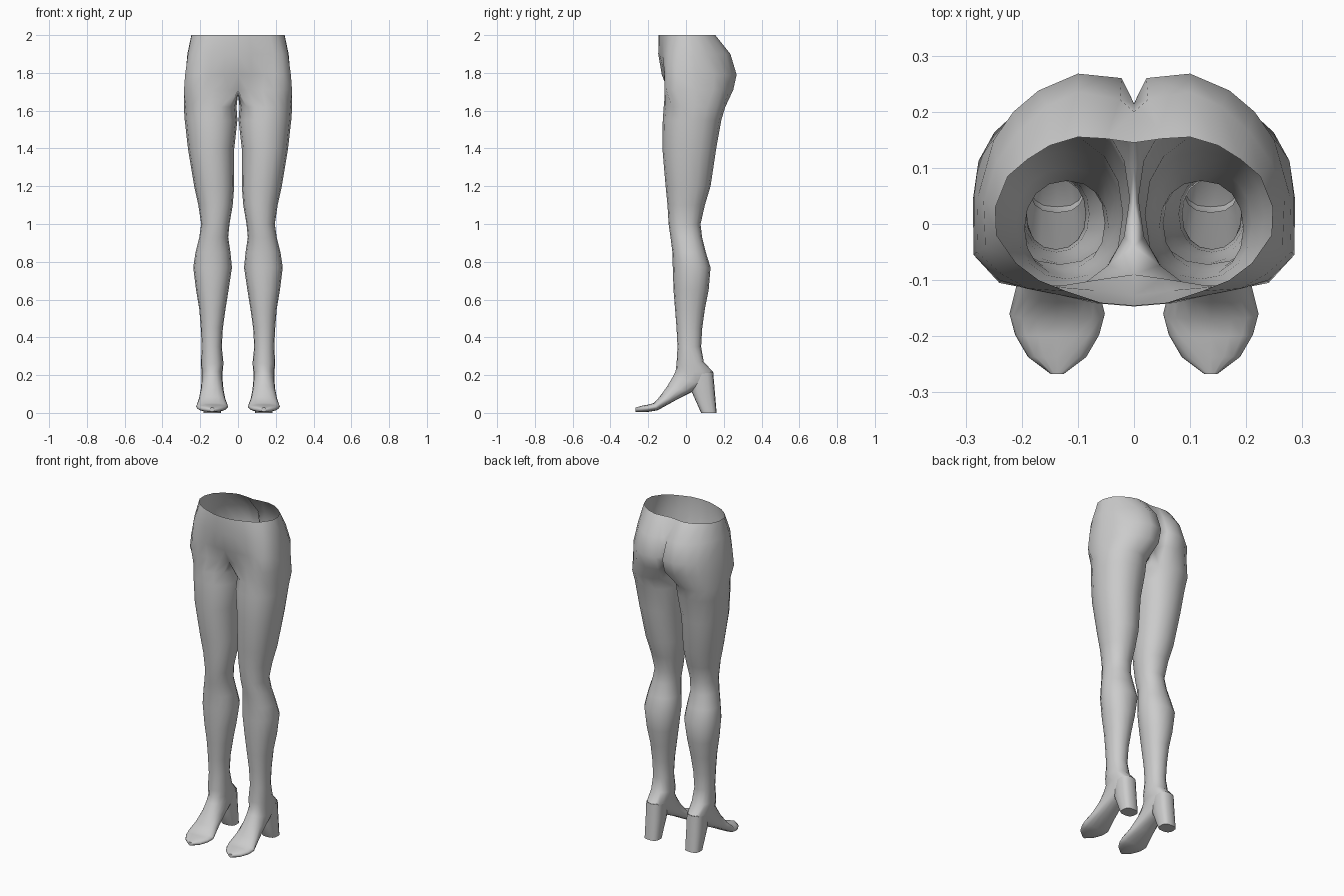
import bpy, bmesh
from math import cos, sin, pi, radians, copysign

if "Cube" in bpy.data.objects:
    bpy.data.objects.remove(bpy.data.objects["Cube"])

N = 16  # points around a leg; 0 = front, N/4 = outer side, N/2 = back


def power(v, p):
    return copysign(abs(v) ** p, v)


def oval(front, back, inner, outer, p=0.92):
    """Tilted oval between a front and back (y, z) point and two x limits."""
    cx, hw = (inner + outer) / 2, (outer - inner) / 2
    pts = []
    for i in range(N):
        a = 2 * pi * i / N
        c, s = power(cos(a), p), power(sin(a), p)
        pts.append((cx + hw * s,
                    (front[0] + back[0]) / 2 + (front[0] - back[0]) / 2 * c,
                    (front[1] + back[1]) / 2 + (front[1] - back[1]) / 2 * c))
    return pts


def bridge(bm, up, low, closed=True):
    n = len(up)
    for i in range(n if closed else n - 1):
        j = (i + 1) % n
        bm.faces.new((up[i], low[i], low[j], up[j]))


def finish(bm, name, angle):
    me = bpy.data.meshes.new(name)
    bm.to_mesh(me)
    bm.free()
    ob = bpy.data.objects.new(name, me)
    bpy.context.collection.objects.link(ob)
    mod = ob.modifiers.new("mirror", 'MIRROR')
    mod.use_clip = True
    mod.merge_threshold = 0.001
    bpy.ops.object.select_all(action='DESELECT')
    ob.select_set(True)
    bpy.context.view_layer.objects.active = ob
    bpy.ops.object.shade_smooth_by_angle(angle=radians(angle))
    return ob


# Pelvis: half cross-sections from front centre round the hip to back centre
waist = [(0, -.145), (.06, -.14), (.12, -.12), (.17, -.1), (.21, -.07),
         (.245, -.02), (.247, .03), (.225, .085), (.19, .115), (.15, .14),
         (.1, .155), (.05, .152), (0, .145)]
upper_hip = [(0, -.147), (.07, -.141), (.14, -.125), (.19, -.115), (.235, -.09),
             (.265, -.04), (.268, .04), (.245, .11), (.205, .165), (.155, .21),
             (.1, .235), (.025, .222), (0, .2)]
seat = [(0, -.128), (.07, -.118), (.14, -.112), (.19, -.113), (.24, -.1),
        (.28, -.05), (.278, .05), (.25, .15), (.215, .2), (.17, .238),
        (.1, .268), (.022, .26), (0, .215)]
lower_hip = [(0, -.09), (.05, -.097), (.13, -.11), (.19, -.115), (.24, -.105),
             (.286, -.055), (.285, .05), (.255, .145), (.22, .19), (.17, .23),
             (.1, .25), (.022, .238), (0, .17)]

bm = bmesh.new()
prev = None
for z, outline in ((2.0, waist), (1.9, upper_hip), (1.79, seat), (1.71, lower_hip)):
    ring = [bm.verts.new((x, y, z)) for x, y in outline]
    if prev:
        bridge(bm, prev, ring, closed=False)
    prev = ring

# Crotch: close the half ring underneath, then line it up with the leg points
prev += [bm.verts.new((0, y, z)) for y, z in ((.1, 1.69), (.03, 1.685), (-.04, 1.69))]
prev = prev[2:] + prev[:2]

# Leg: z, front y, back y, inner x, outer x
leg = [(1.62, -.118, .208, .008, .287), (1.55, -.123, .187, .003, .282),
       (1.4, -.125, .16, .02, .265), (1.2, -.108, .13, .02, .232),
       (1.1, -.098, .1, .028, .21), (1.0, -.092, .077, .045, .195),
       (.93, -.082, .085, .052, .205), (.85, -.072, .105, .04, .225),
       (.77, -.07, .13, .032, .237), (.65, -.066, .12, .05, .222),
       (.55, -.058, .1, .066, .205), (.45, -.05, .086, .08, .197),
       (.35, -.045, .08, .086, .192)]
rings = [oval((f, z), (b, z), i, o) for z, f, b, i, o in leg]

# Foot: top point, bottom point, half width, swinging from ankle to toe
foot = [((-.05, .26), (.094, .27), .06), ((-.055, .22), (.145, .215), .056),
        ((-.07, .19), (.1, .15), .056), ((-.1, .14), (.03, .11), .06),
        ((-.14, .085), (-.06, .064), .07), ((-.17, .052), (-.15, .014), .085),
        ((-.2, .044), (-.195, .006), .075), ((-.237, .037), (-.237, .004), .052),
        ((-.267, .028), (-.267, .006), .012)]
rings += [oval(f, b, .137 - w, .137 + w, .85) for f, b, w in foot]

for pts in rings:
    ring = [bm.verts.new(p) for p in pts]
    bridge(bm, prev, ring)
    prev = ring
bm.faces.new(prev[::-1])
finish(bm, "legs", 50)

# Block heels
bm = bmesh.new()
prev = None
for f, b, w in (((.02, .2), (.144, .215), .052), ((.03, .112), (.152, .12), .05),
                ((.08, 0), (.162, 0), .046)):
    ring = [bm.verts.new(p) for p in oval(f, b, .137 - w, .137 + w, .75)]
    if prev:
        bridge(bm, prev, ring)
    prev = ring
bm.faces.new(prev[::-1])
finish(bm, "shoe_heels", 45)
